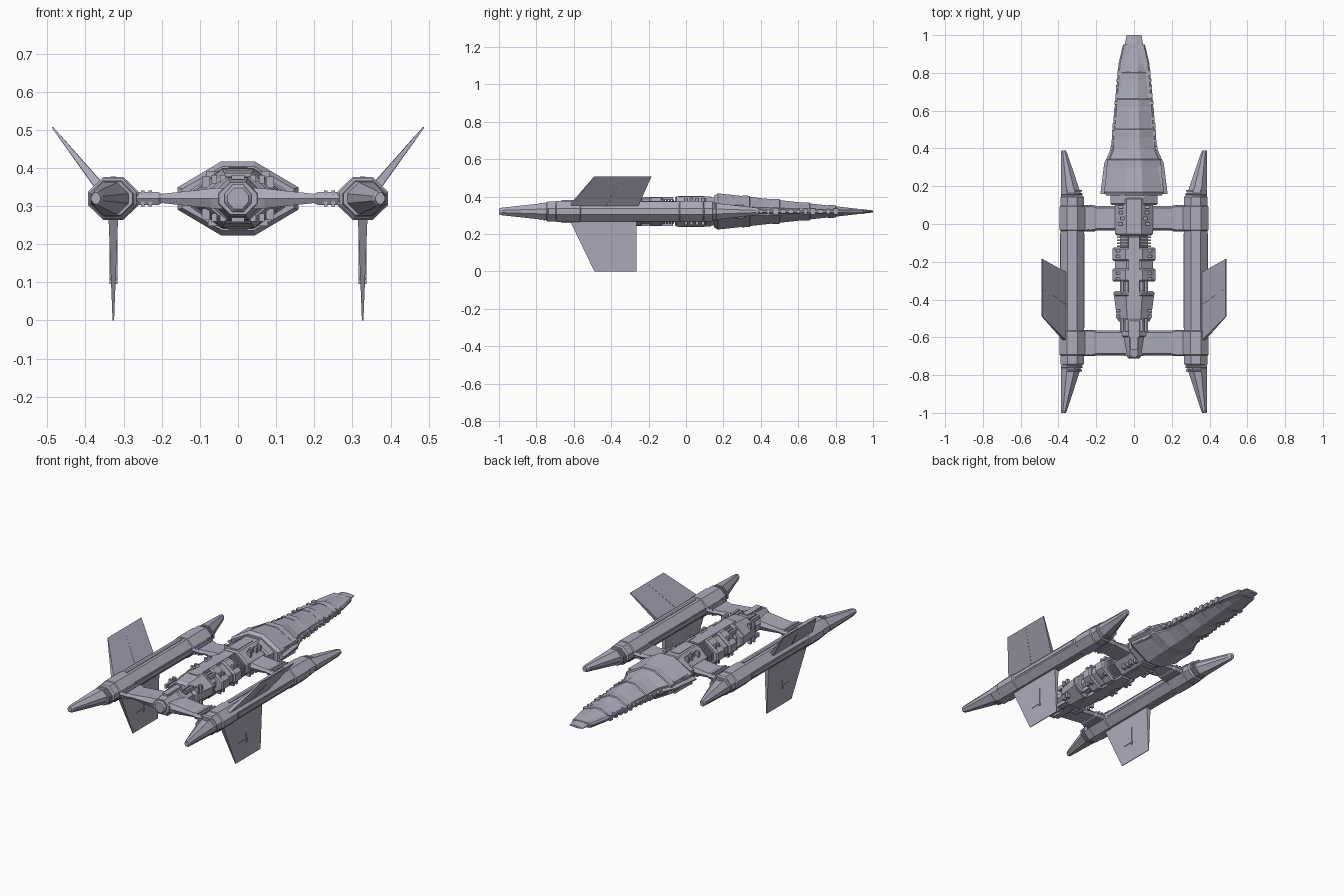
import bpy, bmesh, random
from mathutils import Vector

random.seed(4)
if "Cube" in bpy.data.objects:
    bpy.data.objects.remove(bpy.data.objects["Cube"])

# Shared layout: waist height, pod centre line, pod point line, strut positions
MID = .32
POD_X = .327
POINT_X = .373
STRUTS = {"front": .03, "rear": -.63}
STRUT_HALF = .07

hull_grey = bpy.data.materials.new("hull_grey")
hull_grey.use_nodes = True
colour = (.42, .41, .5, 1)
hull_grey.diffuse_color = colour
hull_grey.node_tree.nodes["Principled BSDF"].inputs["Base Color"].default_value = colour


def finish(name, bm, mirror):
    bmesh.ops.recalc_face_normals(bm, faces=bm.faces)
    mesh = bpy.data.meshes.new(name)
    bm.to_mesh(mesh)
    bm.free()
    mesh.materials.append(hull_grey)
    part = bpy.data.objects.new(name, mesh)
    bpy.context.collection.objects.link(part)
    if mirror:
        modifier = part.modifiers.new("Mirror", "MIRROR")
        modifier.use_mirror_merge = False


def loft(name, rings, mirror=False):
    """Skin a list of closed rings with equal point counts and cap the ends."""
    bm = bmesh.new()
    loops = [[bm.verts.new(point) for point in ring] for ring in rings]
    count = len(loops[0])
    for near, far in zip(loops, loops[1:]):
        for i in range(count):
            j = (i + 1) % count
            bm.faces.new((near[i], near[j], far[j], far[i]))
    bm.faces.new(loops[0])
    bm.faces.new(loops[-1])
    finish(name, bm, mirror)


def octagon(y, width, height, x=0, flat=.4):
    """Cross-section with flat top, bottom and sides; sizes are half extents."""
    top, side = width * flat, height * .3
    quarter = [(top, height), (width, side)]
    right = quarter + [(px, -pz) for px, pz in reversed(quarter)]
    left = [(-px, pz) for px, pz in reversed(right)]
    return [(x + px, y, MID + pz) for px, pz in right + left]


def drum(name, centre, half_length, width, height, bevel=.008, mirror=False, x=0):
    """Octagonal barrel with chamfered rims."""
    rings = []
    for end in (-1, 1):
        rim = octagon(centre + end * half_length, width - bevel, height - bevel, x)
        edge = octagon(centre + end * (half_length - bevel), width, height, x)
        rings += [rim, edge] if end < 0 else [edge, rim]
    loft(name, rings, mirror)


def boxes(name, items, mirror=False):
    """Several boxes in one object, each given by its centre and size."""
    bm = bmesh.new()
    for centre, size in items:
        verts = bmesh.ops.create_cube(bm, size=1)["verts"]
        bmesh.ops.scale(bm, vec=size, verts=verts)
        bmesh.ops.translate(bm, vec=centre, verts=verts)
    finish(name, bm, mirror)


def hull_width(y):
    """Broad shoulders, then a straight taper to the blunt nose."""
    if y < .35:
        return .18 - y / 8
    return .14 - .09 * y if y < .9 else .04


def hull_height(y):
    return .11 * (1.05 - y)


def hull_ring(y, inset=0):
    return octagon(y, hull_width(y) - inset, hull_height(y) - inset, flat=.28)


# Forward hull with a chamfered rear rim, its armour bands and waist flange
loft("forward_hull", [hull_ring(.15, .015)] + [hull_ring(y) for y in (.17, .32, .4, .6, .85, 1)])
for i, y in enumerate((.34, .5, .66, .8)):
    loft(f"nose_band_{i + 1}", [hull_ring(y - .04, -.002), hull_ring(y - .01, -.005),
                                hull_ring(y, -.005), hull_ring(y + .01, .01)])
loft("waist_flange", [octagon(y, hull_width(y) + .018, .013, flat=.9)
                      for y in (.16, .32, .4, .6, .85, .95)])

# Fuselage barrels strung along an inner core
drum("inner_core", -.25, .35, .075, .056)
drum("middle_fuselage", .04, .1, .1, .08)
drum("hull_collar", .13, .03, .125, .074)
drum("drum_link", -.22, .04, .1, .066)
for i, y in enumerate((-.27, -.16)):
    drum(f"engine_drum_{i + 1}", y, .035, .115, .076)
for i in range(4):
    drum(f"neck_rib_{i + 1}", -.07 - i * .016, .005, .09, .066, bevel=.002)

# Engine block tapering into the exhaust
drum("engine_block_rim", -.37, .014, .108, .078)
loft("engine_block", [octagon(-.38, .106, .077), octagon(-.5, .09, .067), octagon(-.515, .083, .058)])
loft("engine_cone", [octagon(-.56, .068, .058), octagon(-.66, .055, .048), octagon(-.7, .05, .042)])
drum("exhaust_rim", -.7, .013, .036, .036)

# Ridges along the back and belly, and pipes either side of the engine block
signs = (1, -1)
boxes("spine", [((0, -.24, MID + s * .069), (.06, .34, .018)) for s in signs]
      + [((0, .03, MID + s * .079), (.05, .14, .008)) for s in signs]
      + [((0, -.6, MID + s * .056), (.035, .13, .012)) for s in signs])
boxes("engine_pipes", [((x, y, MID + s * .05), (.014, .07, .022))
                       for y in (-.335, -.535) for x in (.04, .062) for s in signs], mirror=True)


def strut_ring(x, height, reach):
    """Hexagonal section with pointed front and rear edges."""
    half = [(reach - .01, height), (reach, 0), (reach - .01, -height)]
    outline = half + [(-y, -z) for y, z in half]
    return [(x, centre + y, MID + z) for y, z in outline]


# Struts that thin towards the side pods, with clamps and sleeves around the pods
for name, centre in STRUTS.items():
    reach = STRUT_HALF - .005
    loft(f"{name}_strut", [strut_ring(0, .03, reach), strut_ring(.07, .026, reach),
                           strut_ring(.2, .012, reach), strut_ring(.21, .017, STRUT_HALF),
                           strut_ring(POD_X, .017, STRUT_HALF)], mirror=True)
    boxes(f"{name}_strut_clamps", [((x, centre, MID), (.009, reach * 2, .042))
                                   for x in (.23, .25)], mirror=True)
    drum(f"{name}_pod_sleeve", centre, STRUT_HALF, .067, .056, mirror=True, x=POD_X)

# Side pods whose points lean to the outside
drum("side_pod", -.3, .45, .061, .053, mirror=True, x=POD_X)
for name, base, tip in (("rear", -.74, -1), ("front", .14, .39)):
    along = 1 if tip > base else -1
    loft(f"{name}_pod_point", [octagon(base, .056, .047, POD_X + .003),
                               octagon(tip - along * .015, .016, .02, POINT_X - .003),
                               octagon(tip, .012, .015, POINT_X)], mirror=True)
    for i in range(3):
        drum(f"{name}_pod_collar_{i + 1}", base + along * i * .018, .005,
             .059 - i * .002, .05 - i * .002, bevel=.002, mirror=True, x=POD_X + .003)
boxes("pod_rails", [((POD_X, -.3, MID + s * .054), (.014, .5, .006)) for s in signs]
      + [((POD_X + s * .061, -.3, MID), (.006, .5, .014)) for s in signs], mirror=True)


def fin(name, root, tip, root_span, tip_span, thickness):
    """Blade thinning from root to tip; spans are rear and front y."""
    root, tip = Vector((root[0], 0, root[1])), Vector((tip[0], 0, tip[1]))
    along = (tip - root).normalized()
    side = Vector((along.z, 0, -along.x))
    rings = []
    for centre, (rear, front), thick in ((root, root_span, thickness), (tip, tip_span, .004)):
        offset = side * thick / 2
        back, fore = Vector((0, rear, 0)), Vector((0, front, 0))
        rings.append([centre + offset + back, centre + offset + fore,
                      centre - offset + fore, centre - offset + back])
    loft(name, rings, mirror=True)


# Fins: canted above, upright below, each with raised panel strips
UPPER_ROOT, UPPER_TIP = (.35, .335), (.487, .507)
fin("upper_fin", UPPER_ROOT, UPPER_TIP, (-.635, -.265), (-.49, -.185), .024)
fin("upper_fin_strip", UPPER_ROOT, UPPER_TIP, (-.44, -.434), (-.34, -.334), .028)
fin("lower_fin", (POD_X, .28), (POD_X, 0), (-.625, -.265), (-.49, -.265), .026)
boxes("lower_fin_strips", [((POD_X, -.4, .16), (.021, .006, .13)),
                           ((POD_X, -.43, .11), (.017, .07, .006))], mirror=True)

# Surface machinery along the nose waist, fuselage and engine drums
blocks = []
for i in range(12):
    y = .36 + i * .04
    size = (.024, random.uniform(.012, .03), random.uniform(.02, .034))
    blocks.append(((hull_width(y) + .008, y, MID), size))
for s in signs:
    for y in (0, .03, .06, .09):
        blocks.append(((random.uniform(.06, .075), y, MID + s * .057), (.022, .016, .03)))
    for y in (-.49, -.46, -.29, -.26, -.17, -.14):
        blocks.append(((.084, y, MID + s * .042), (.02, .014, .03)))
    blocks.append(((.13, .245, MID + s * .026), (.035, .13, .016)))
boxes("surface_blocks", blocks, mirror=True)
